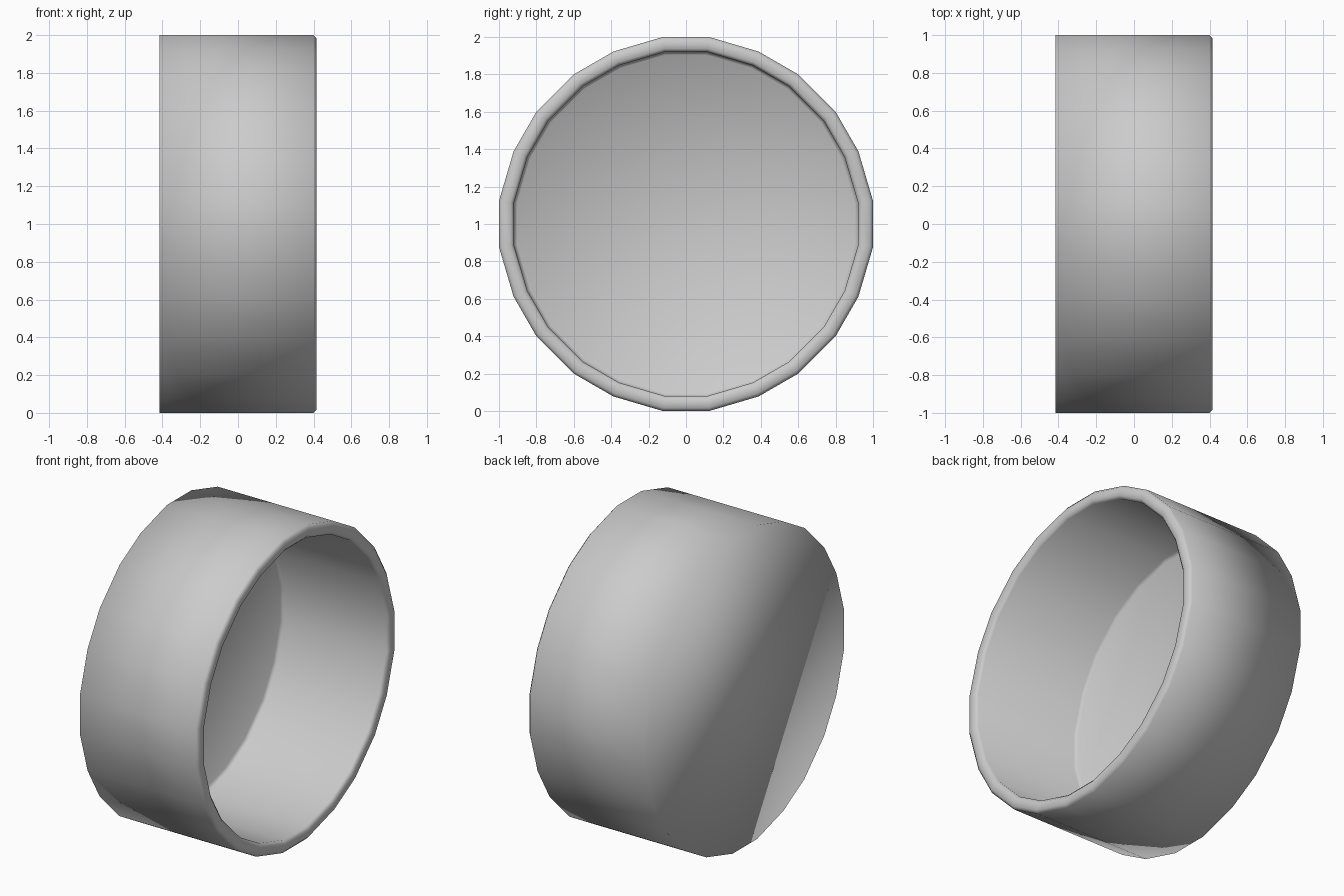
import bpy, bmesh, math

if "Cube" in bpy.data.objects:
    bpy.data.objects.remove(bpy.data.objects["Cube"])

# 24-sided round section measured in one quadrant, then repeated by quarter turns
QUADRANT = [(1.0, 0.123), (0.922, 0.388), (0.8, 0.6), (0.6, 0.8), (0.388, 0.922), (0.123, 1.0)]
SECTION = []
for k in range(4):
    c, s = round(math.cos(k * math.pi / 2)), round(math.sin(k * math.pi / 2))
    SECTION += [(y * c - z * s, y * s + z * c) for y, z in QUADRANT]

# Lathe profile (x, radius): back edge, outer wall, rounded rim, inner wall, floor
PROFILE = [
    (-0.415, 1.0), (0.40, 1.0), (0.415, 0.983),
    (0.415, 0.937), (0.40, 0.92), (-0.318, 0.92), (-0.335, 0.903),
]

# Open cup lying on its side, mouth facing +x
bm = bmesh.new()
rings = [[bm.verts.new((x, r * y, 1 + r * z)) for y, z in SECTION] for x, r in PROFILE]
n = len(SECTION)
for a, b in zip(rings, rings[1:]):
    for i in range(n):
        j = (i + 1) % n
        bm.faces.new((a[i], a[j], b[j], b[i]))
bm.faces.new(rings[0])    # back cap
bm.faces.new(rings[-1])   # inner floor
bmesh.ops.recalc_face_normals(bm, faces=bm.faces)
for f in bm.faces:
    f.smooth = True

mesh = bpy.data.meshes.new("round_cup")
bm.to_mesh(mesh)
bm.free()
cup = bpy.data.objects.new("round_cup", mesh)
bpy.context.collection.objects.link(cup)
